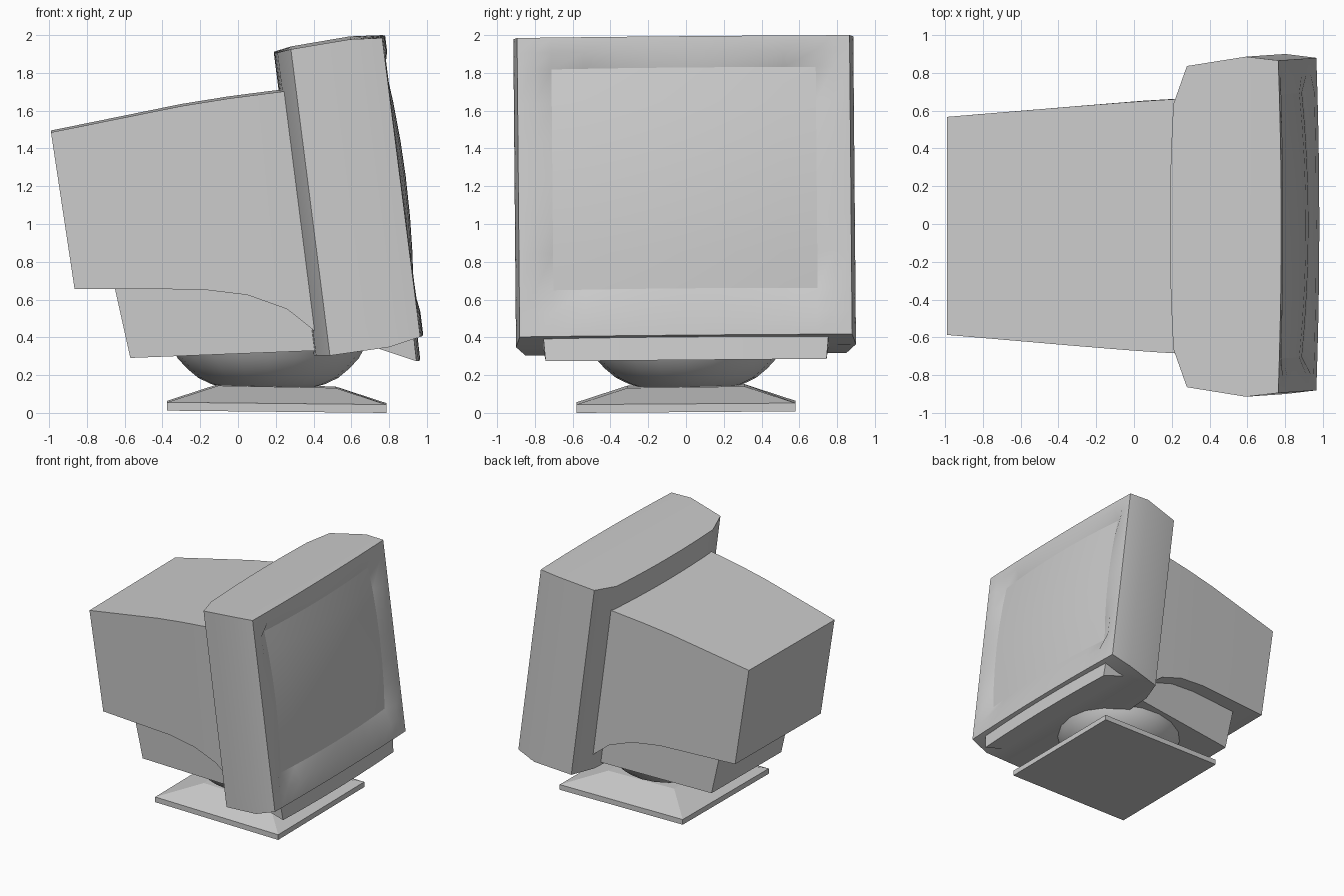
import bpy, bmesh, math
from mathutils import Vector

if "Cube" in bpy.data.objects:
    bpy.data.objects.remove(bpy.data.objects["Cube"])

grey = bpy.data.materials.new("warm_grey_plastic")
grey.diffuse_color = (0.6, 0.6, 0.6, 1)
grey.use_nodes = True
grey.node_tree.nodes["Principled BSDF"].inputs["Base Color"].default_value = grey.diffuse_color

TILT = math.radians(7.26)   # the case leans back
ROLL = math.radians(0.5)    # slight sideways lean


def roll(x, y, z):
    c, s = math.cos(ROLL), math.sin(ROLL)
    return Vector((x, y * c - (z - 0.35) * s, 0.35 + y * s + (z - 0.35) * c))


def case_point(d, y, h):
    """d = forward of the bezel face, h = up along it."""
    c, s = math.cos(TILT), math.sin(TILT)
    return roll(0.965 + d * c - h * s, y, 0.41 + d * s + h * c)


def finish(name, bm, angle=30):
    bmesh.ops.remove_doubles(bm, verts=bm.verts, dist=0.0005)
    bmesh.ops.recalc_face_normals(bm, faces=bm.faces)
    me = bpy.data.meshes.new(name)
    bm.to_mesh(me)
    bm.free()
    me.materials.append(grey)
    ob = bpy.data.objects.new(name, me)
    bpy.context.collection.objects.link(ob)
    bpy.ops.object.select_all(action='DESELECT')
    ob.select_set(True)
    bpy.context.view_layer.objects.active = ob
    bpy.ops.object.shade_smooth_by_angle(angle=math.radians(angle))
    return ob


def grid(bm, us, vs, fn, keep=lambda u, v: True):
    pts = [[bm.verts.new(fn(u, v)) for v in vs] for u in us]
    for i in range(len(us) - 1):
        for j in range(len(vs) - 1):
            if keep((us[i] + us[i + 1]) / 2, (vs[j] + vs[j + 1]) / 2):
                bm.faces.new((pts[i][j], pts[i + 1][j], pts[i + 1][j + 1], pts[i][j + 1]))


def loft(bm, rings):
    loops = [[bm.verts.new(p) for p in r] for r in rings]
    n = len(loops[0])
    for a, b in zip(loops, loops[1:]):
        for i in range(n):
            k = (i + 1) % n
            bm.faces.new((a[i], a[k], b[k], b[i]))
    bm.faces.new(loops[0])
    bm.faces.new(loops[-1])


# Bezel: rows from front to back as (depth, half width, bottom, top, bulge)
ROWS = [(0, 0.88, 0, 1.595, 0.016), (-0.17, 0.9, -0.033, 1.61, 0),
        (-0.487, 0.85, -0.038, 1.597, 0), (-0.56, 0.65, -0.03, 1.586, -0.02)]
SY, H0, H1 = 0.795, 0.158, 0.897          # screen opening as fractions
YS = [-1, -0.9, -SY, -0.6, -0.4, -0.2, 0, 0.2, 0.4, 0.6, SY, 0.9, 1]
HS = [0, 0.08, H0, 0.28, 0.4, 0.53, 0.65, 0.78, H1, 0.95, 1]


def row_point(r, u, v):
    d, w, lo, hi, bulge = ROWS[r]
    return case_point(d + bulge * (1 - u * u), u * w, lo + (hi - lo) * v)


def in_screen(u, v):
    return abs(u) <= SY + 1e-6 and H0 - 1e-6 <= v <= H1 + 1e-6


def front_point(u, v):
    if not in_screen(u, v):
        return row_point(0, u, v)
    k = (v - (H0 + H1) / 2) / ((H1 - H0) / 2)
    return case_point(0.03 - 0.034 * k * k - 0.035 * (u / SY) ** 2, u * 0.88, v * 1.595)


bm = bmesh.new()
R = range(len(ROWS))
grid(bm, YS, HS, front_point, lambda u, v: not in_screen(u, v))
grid(bm, YS, HS, lambda u, v: row_point(3, u, v))
for e in (0, 1):
    grid(bm, R, YS, lambda r, u: row_point(r, u, e))
    grid(bm, R, HS, lambda r, v: row_point(r, 2 * e - 1, v))
finish("bezel", bm)

# Domed glass
bm = bmesh.new()
grid(bm, [u for u in YS if abs(u) <= SY], [v for v in HS if H0 <= v <= H1], front_point)
ob = finish("screen", bm)
if ob.data.polygons[0].normal.x < 0:
    ob.data.flip_normals()

# Tube housing: (top x, top z, bottom x, bottom z, half width)
bm = bmesh.new()
sections = [(-0.99, 1.49, -0.865, 0.66, 0.577), (-0.3, 1.63, -0.2, 0.66, 0.635),
            (-0.05, 1.67, 0.05, 0.63, 0.655), (0.12, 1.692, 0.26, 0.555, 0.667),
            (0.26, 1.71, 0.43, 0.42, 0.675)]
loft(bm, [[roll(tx, -w, tz), roll(tx, w, tz), roll(bx, w, bz), roll(bx, -w, bz)]
          for tx, tz, bx, bz, w in sections])
finish("tube_housing", bm, 20)

# Lower housing under the tube
bm = bmesh.new()
loft(bm, [[roll(tx, -w, tz), roll(tx, w, tz), roll(bx, w, bz), roll(bx, -w, bz)]
          for tx, tz, bx, bz, w in [(-0.66, 0.7, -0.57, 0.295, 0.47),
                                    (0.38, 0.7, 0.43, 0.335, 0.57)]])
finish("lower_housing", bm)

# Control flap below the bezel, with a bowed front
bm = bmesh.new()
loft(bm, [[roll(0.75, y, 0.345), roll(0.75, y, 0.41),
           roll(0.93 + b, y, 0.41), roll(0.945 + b, y * 0.985, 0.28)]
          for y in [-0.755, -0.5, -0.25, 0, 0.25, 0.5, 0.755]
          for b in [0.02 * (1 - (y / 0.755) ** 2)]])
finish("control_flap", bm)

# Swivel dome
bm = bmesh.new()
N = 20
loft(bm, [[Vector((0.16 + r * math.cos(i * math.tau / N),
                   r * math.sin(i * math.tau / N), z)) for i in range(N)]
          for r, z in [(0.24, 0.135), (0.3, 0.152), (0.37, 0.185), (0.43, 0.235),
                       (0.48, 0.29), (0.51, 0.345)]])
finish("swivel_dome", bm, 40)

# Square foot with sloping top
bm = bmesh.new()
loft(bm, [[Vector((0.205 + sx * s, sy * s, z + 0.007 - 0.006 * sx + 0.004 * sy))
           for sx, sy in ((-1, -1), (1, -1), (1, 1), (-1, 1))]
          for s, z in [(0.58, 0.003), (0.58, 0.047), (0.31, 0.135)]])
finish("foot", bm, 10)
